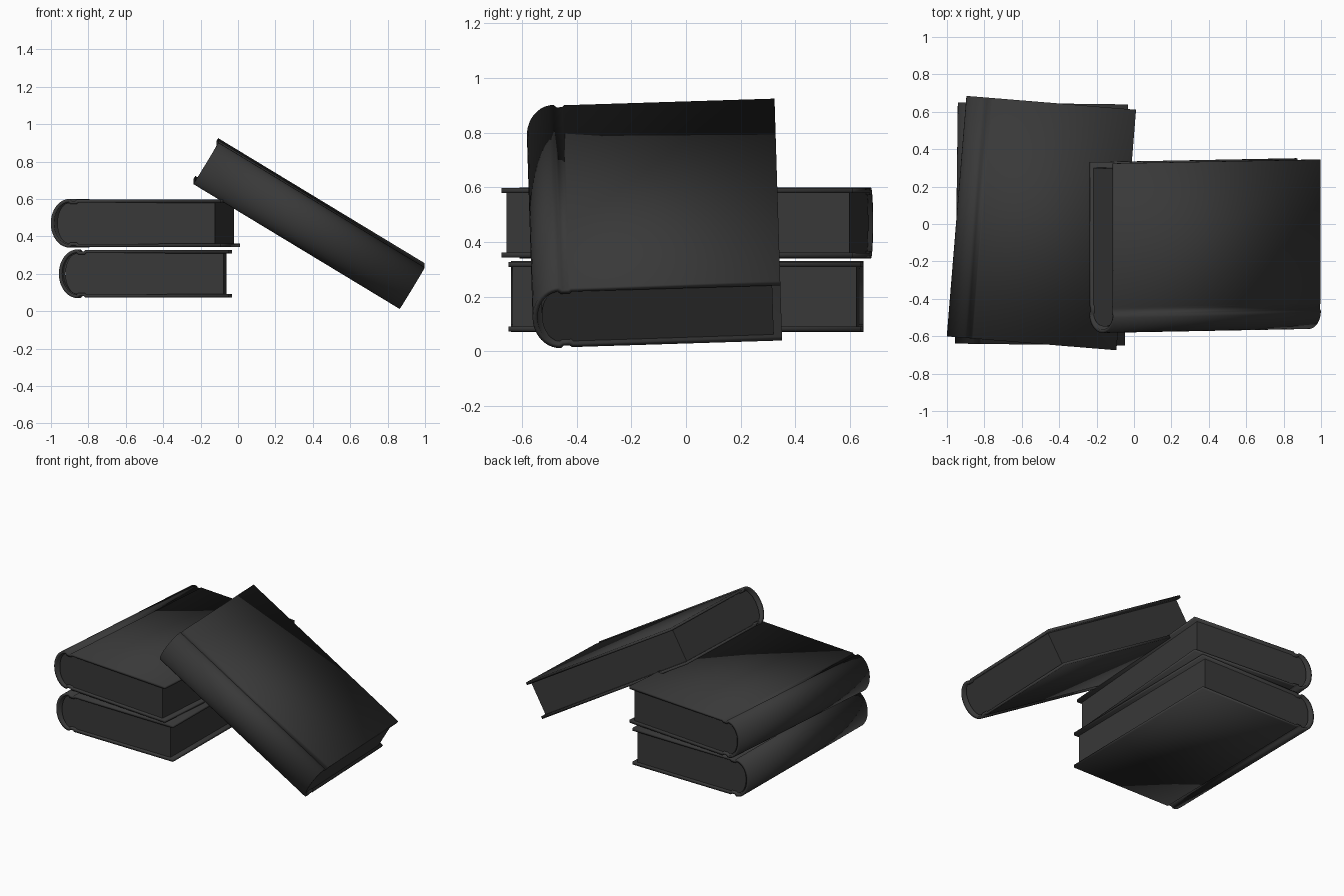
import bpy
import bmesh
import math
from mathutils import Matrix, Vector

cube = bpy.data.objects.get("Cube")
if cube:
    bpy.data.objects.remove(cube, do_unlink=True)

LENGTH, WIDTH, HALF = 1.29, 0.91, 0.13   # shared book size
BOARD, SPINE = 0.018, 0.1                # board thickness, spine depth

charcoal = bpy.data.materials.new("charcoal")
charcoal.use_nodes = True
charcoal.diffuse_color = (0.04, 0.04, 0.04, 1)
charcoal.node_tree.nodes["Principled BSDF"].inputs["Base Color"].default_value = (0.04, 0.04, 0.04, 1)


def arc(rx, rz, steps=20):
    """Half ellipse from top to bottom, bulging towards -x."""
    angles = [math.pi * i / steps for i in range(steps + 1)]
    return [(SPINE - rx * math.sin(a), rz * math.cos(a)) for a in angles]


def extrude_profile(name, profile, length, closed, matrix):
    """Sweep an x-z profile along y, centred on the book's middle."""
    bm = bmesh.new()
    rows = [[bm.verts.new((x - WIDTH / 2, y, z)) for x, z in profile]
            for y in (-length / 2, length / 2)]
    front, back = rows
    count = len(profile)
    for i in range(count if closed else count - 1):
        j = (i + 1) % count
        bm.faces.new((front[i], back[i], back[j], front[j]))
    if closed:
        bm.faces.new(front)
        bm.faces.new(back[::-1])
        bmesh.ops.recalc_face_normals(bm, faces=bm.faces)
    mesh = bpy.data.meshes.new(name)
    bm.to_mesh(mesh)
    bm.free()
    mesh.materials.append(charcoal)
    obj = bpy.data.objects.new(name, mesh)
    bpy.context.collection.objects.link(obj)
    obj.matrix_world = matrix
    return obj


def smooth(obj):
    bpy.ops.object.select_all(action="DESELECT")
    obj.select_set(True)
    bpy.context.view_layer.objects.active = obj
    bpy.ops.object.shade_smooth_by_angle(angle=math.radians(25))


def book(name, matrix):
    # Cover: boards, hinge grooves and a rounded spine in one sheet
    face = HALF - 0.003
    hinge = [(WIDTH, face), (0.14, face), (0.132, face - 0.008), (0.112, face - 0.008)]
    lower = [(x, -z) for x, z in reversed(hinge)]
    cover = extrude_profile(name + "_cover", hinge + arc(SPINE, HALF) + lower,
                            LENGTH, False, matrix)
    solid = cover.modifiers.new("thickness", "SOLIDIFY")
    solid.thickness = BOARD
    solid.offset = -1
    smooth(cover)

    # Page block: rounded at the back, set in from the boards
    top = face - BOARD + 0.001
    edge = WIDTH - 0.03
    pages = extrude_profile(name + "_pages", [(edge, top)] + arc(0.066, top) + [(edge, -top)],
                            LENGTH - 0.03, True, matrix)
    smooth(pages)


def turn(degrees, axis):
    return Matrix.Rotation(math.radians(degrees), 4, axis)


def place(x, y, z):
    return Matrix.Translation(Vector((x, y, z)))


# Two stacked books and one leaning on them
book("bottom_book", place(-0.495, 0, 0.2) @ turn(-0.7, "Z"))
book("top_book", place(-0.495, 0.005, 0.47) @ turn(-4.67, "Z"))
book("leaning_book", place(0.38, -0.117, 0.468) @ turn(1.8, "X") @ turn(31.2, "Y") @ turn(90, "Z"))
